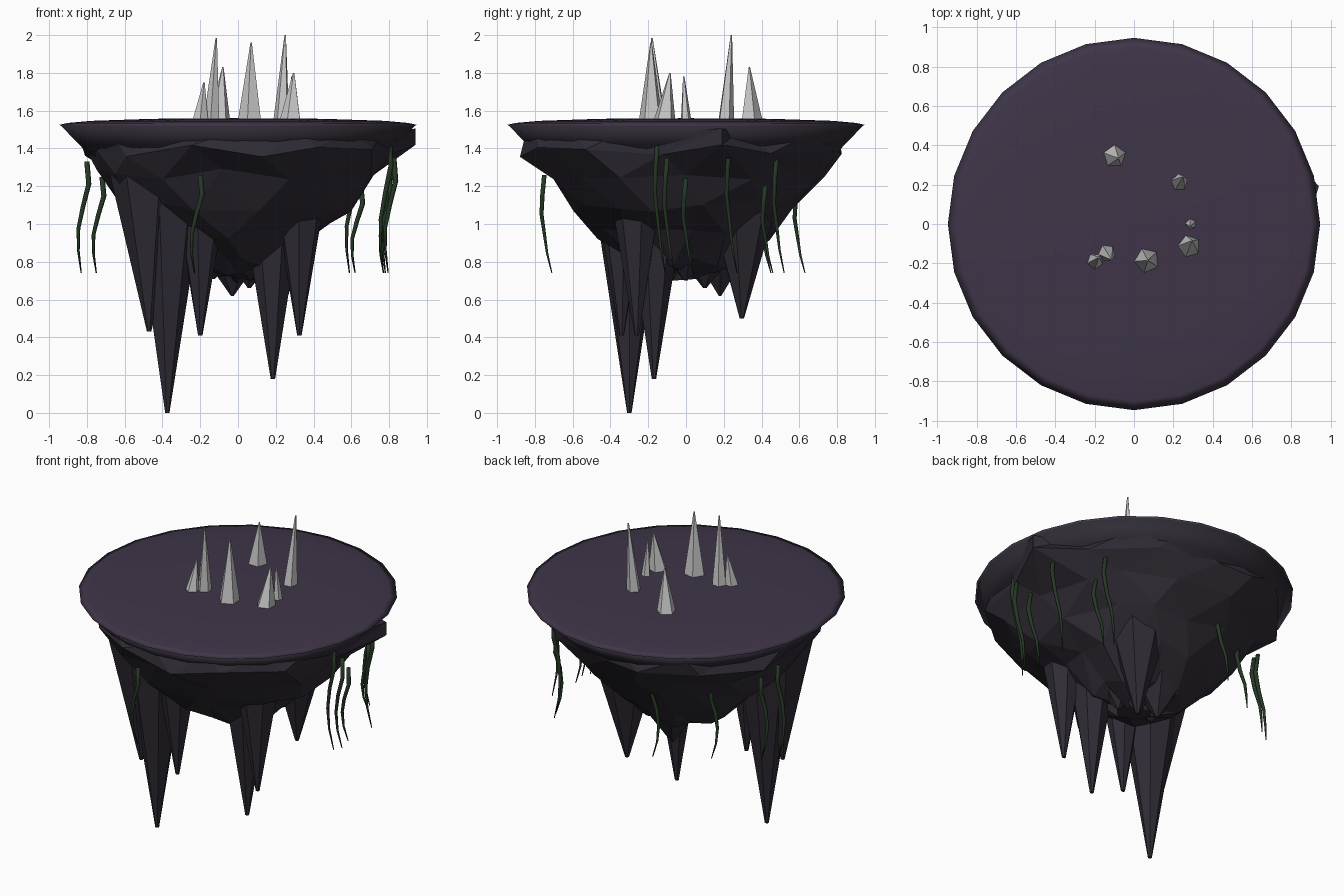
import bpy, math, random
from mathutils import Vector

if "Cube" in bpy.data.objects:
    bpy.data.objects.remove(bpy.data.objects["Cube"])

random.seed(4)


def material(name, rgb):
    m = bpy.data.materials.new(name)
    m.diffuse_color = (*rgb, 1)
    m.use_nodes = True
    m.node_tree.nodes["Principled BSDF"].inputs["Base Color"].default_value = m.diffuse_color
    return m


GROUND = material("purple_ground", (0.05, 0.036, 0.065))
ROCK = material("dark_rock", (0.03, 0.025, 0.036))
VINE = material("dark_green", (0.018, 0.04, 0.018))


def add_mesh(name, verts, faces, mat=None, smooth=False):
    me = bpy.data.meshes.new(name)
    me.from_pydata([tuple(v) for v in verts], [], faces)
    me.update()
    if mat:
        me.materials.append(mat)
    for p in me.polygons:
        p.use_smooth = smooth
    ob = bpy.data.objects.new(name, me)
    bpy.context.collection.objects.link(ob)
    return ob


def skin(rings):
    """Join equal rings, listed top to bottom, and cap both ends."""
    n = len(rings[0])
    verts = [v for r in rings for v in r]
    faces = [tuple(range(n)), tuple(reversed(range(len(verts) - n, len(verts))))]
    for k in range(len(rings) - 1):
        for i in range(n):
            a, b = k * n + i, k * n + (i + 1) % n
            faces.append((a, a + n, b + n, b))
    return verts, faces


def ring(x, y, z, r, n, turn=0.0):
    return [Vector((x + r * math.cos(turn + math.tau * i / n),
                    y + r * math.sin(turn + math.tau * i / n), z)) for i in range(n)]


def lathe(name, profile, n, mat):
    add_mesh(name, *skin([ring(0, 0, z, r, n) for r, z in profile]), mat, True)


def spike(name, base, r, tip, n, mat=None, turn=0.0, tip_r=0.008):
    rings = [ring(*tip, tip_r, n, turn), ring(*base, r, n, turn)]
    if base[2] > tip[2]:
        rings.reverse()
    add_mesh(name, *skin(rings), mat)


# Domed ground disc and the smooth bowl below it
lathe("ground_disc", [(0.02, 1.56), (0.45, 1.557), (0.78, 1.546), (0.9, 1.535),
                      (0.947, 1.525), (0.9, 1.5), (0.1, 1.49)], 24, GROUND)
lathe("under_bowl", [(0.938, 1.521), (0.84, 1.42), (0.7, 1.27), (0.52, 1.09),
                     (0.33, 0.9), (0.1, 0.75)], 24, ROCK)

# Faceted rock mass, jittered and triangulated
N = 15
verts, faces = [], []
rows = [(0.85, 1.49), (0.85, 1.39), (0.76, 1.27), (0.6, 1.1),
        (0.45, 0.95), (0.28, 0.8), (0.1, 0.72)]
for k, (r, z) in enumerate(rows):
    for i in range(N):
        a = math.tau * (i + 0.5 * (k % 2) + random.uniform(-0.2, 0.2)) / N
        rr = r * random.uniform(0.93, 1.05)
        zz = z + random.uniform(-0.035, 0.03) * (k > 0)
        if i == 0 and k < 2:      # the one outcrop reaching past the rim
            a, rr, zz = 0.2, 0.96, (1.505, 1.42)[k]
        verts.append((rr * math.cos(a), rr * math.sin(a), zz))
for k in range(len(rows) - 1):
    for i in range(N):
        j = (i + 1) % N
        a, b, c, d = k * N + i, k * N + j, (k + 1) * N + i, (k + 1) * N + j
        faces += [(a, c, b), (b, c, d)] if k % 2 == 0 else [(a, c, d), (a, d, b)]
faces += [tuple(range(N)), tuple(reversed(range(len(verts) - N, len(verts))))]
add_mesh("rock_mass", verts, faces, ROCK)

# Small points at the lowest part of the rock
for i, (x, y, z) in enumerate([(-0.03, 0.18, 0.62), (0.06, 0.1, 0.66),
                               (-0.13, 0.0, 0.71), (0.12, 0.0, 0.7)]):
    spike(f"rock_point_{i + 1}", (x, y, 0.95), 0.24, (x, y, z), 6, ROCK, i * 0.4)

# Long hanging stalactites: x, y, tip height, base height, base radius
for i, (x, y, z, top, r) in enumerate([
        (-0.375, -0.30, 0.0, 1.29, 0.215), (-0.47, -0.33, 0.43, 1.29, 0.215),
        (-0.20, -0.34, 0.41, 1.2, 0.15), (0.185, -0.17, 0.18, 1.2, 0.18),
        (0.325, -0.26, 0.41, 1.15, 0.14), (0.22, 0.295, 0.5, 1.15, 0.2)]):
    spike(f"stalactite_{i + 1}", (x, y, top), r, (x, y, z), 7, ROCK, i * 0.5, 0.012)

# Five-sided crystals on the ground: base x, y, radius, tip
for i, (x, y, r, tip) in enumerate([
        (-0.10, 0.345, 0.062, (-0.08, 0.335, 1.83)),
        (0.23, 0.21, 0.045, (0.25, 0.24, 2.0)),
        (0.29, 0.0, 0.03, (0.285, -0.012, 1.78)),
        (0.28, -0.115, 0.062, (0.295, -0.085, 1.8)),
        (0.065, -0.185, 0.067, (0.07, -0.185, 1.96)),
        (-0.14, -0.145, 0.045, (-0.115, -0.18, 1.985)),
        (-0.20, -0.19, 0.045, (-0.18, -0.17, 1.75))]):
    spike(f"crystal_{i + 1}", (x, y, 1.54), r, tip, 5, None, math.pi / 2 + i * 0.1, 0.004)

# Tapering vines, all ending at the same height
SWAY = [(0, 0, 0), (0.2, 0.01, -0.01), (0.4, -0.02, -0.015), (0.6, -0.045, 0),
        (0.8, -0.045, 0.015), (1, -0.03, 0.04)]
for i, (x, y, top) in enumerate([
        (0.80, -0.15, 1.45), (0.825, -0.10, 1.35), (0.80, 0.0, 1.24),
        (0.81, 0.23, 1.43), (0.62, 0.48, 1.36), (0.65, 0.42, 1.2),
        (-0.80, 0.19, 1.33), (-0.72, 0.25, 1.25), (-0.20, -0.75, 1.26),
        (-0.17, 0.59, 1.22), (-0.47, 0.41, 1.2)]):
    rings = [ring(x + dx, y + dy, top + (0.74 - top) * t, 0.014 - 0.011 * t ** 2, 6)
             for t, dx, dy in SWAY]
    add_mesh(f"vine_{i + 1}", *skin(rings), VINE, True)
